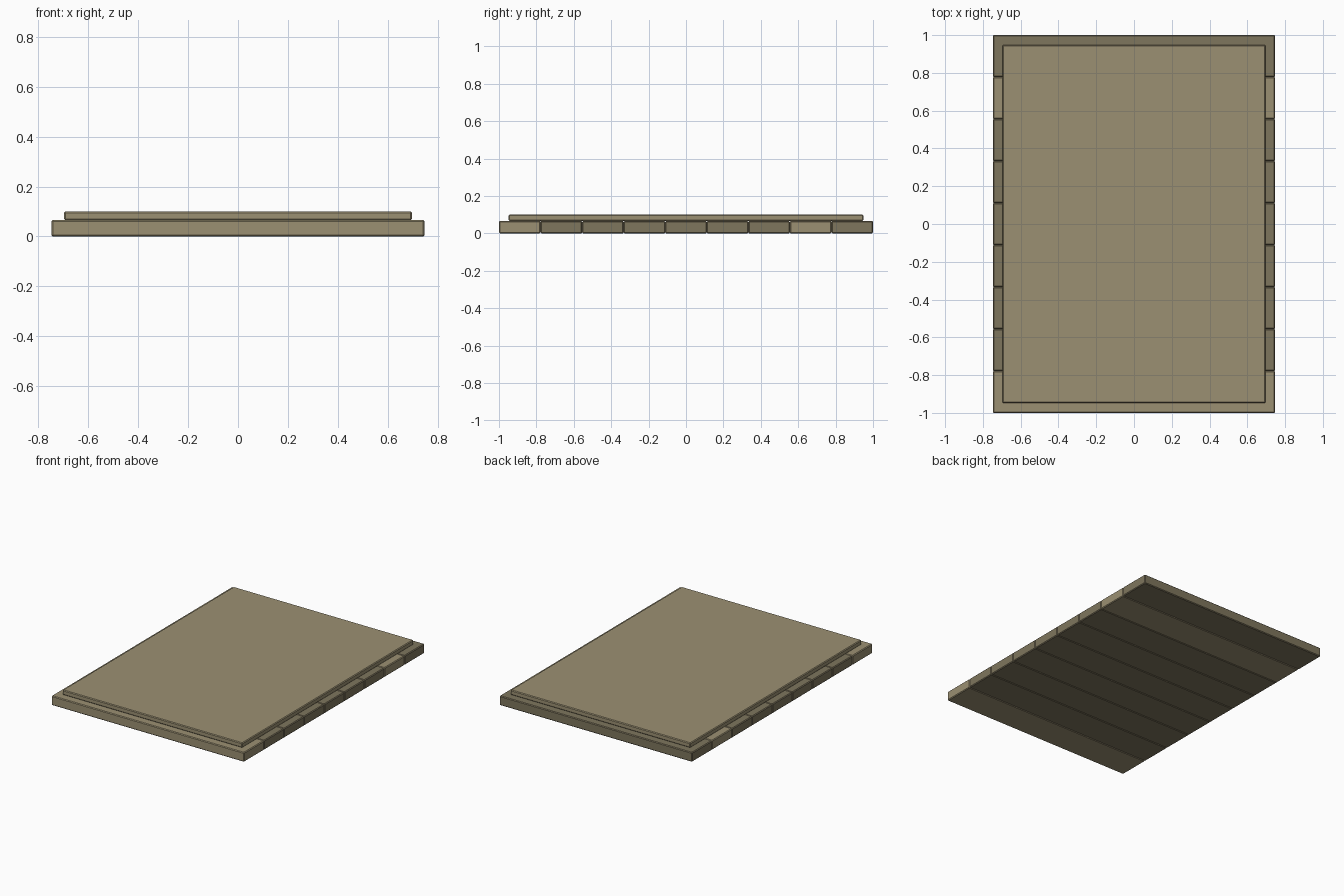
import bpy

if "Cube" in bpy.data.objects:
    bpy.data.objects.remove(bpy.data.objects["Cube"])

LENGTH, PLANKS = 2.0, 9
PLANK_X, SLAB_X, SLAB_Y = 1.494, 1.394, 1.896
SPLIT_Z, TOP_Z, BEVEL = 0.066, 0.10, 0.005


def material(name, rgb):
    mat = bpy.data.materials.new(name)
    mat.diffuse_color = (*rgb, 1.0)
    mat.use_nodes = True
    mat.node_tree.nodes["Principled BSDF"].inputs["Base Color"].default_value = mat.diffuse_color
    return mat


light_wood = material("light_wood", (0.33, 0.28, 0.17))
dark_wood = material("dark_wood", (0.21, 0.18, 0.11))


def bevelled_box(name, size, centre, mat):
    bpy.ops.mesh.primitive_cube_add(size=1, location=centre)
    ob = bpy.context.object
    ob.name = name
    ob.scale = size
    bpy.ops.object.transform_apply(location=False, rotation=False, scale=True)
    mod = ob.modifiers.new("edge_bevel", "BEVEL")
    mod.width = BEVEL
    mod.segments = 1
    ob.data.materials.append(mat)
    return ob


# Row of bottom planks, two of them in the lighter tone
pitch = LENGTH / PLANKS
for i in range(PLANKS):
    y = -LENGTH / 2 + (i + 0.5) * pitch
    bevelled_box(f"plank_{i + 1}", (PLANK_X, pitch, SPLIT_Z),
                 (0, y, SPLIT_Z / 2), light_wood if i in (0, 7) else dark_wood)

# Top panel resting on the planks
bevelled_box("top_panel", (SLAB_X, SLAB_Y, TOP_Z - SPLIT_Z),
             (0, 0, (TOP_Z + SPLIT_Z) / 2), light_wood)
